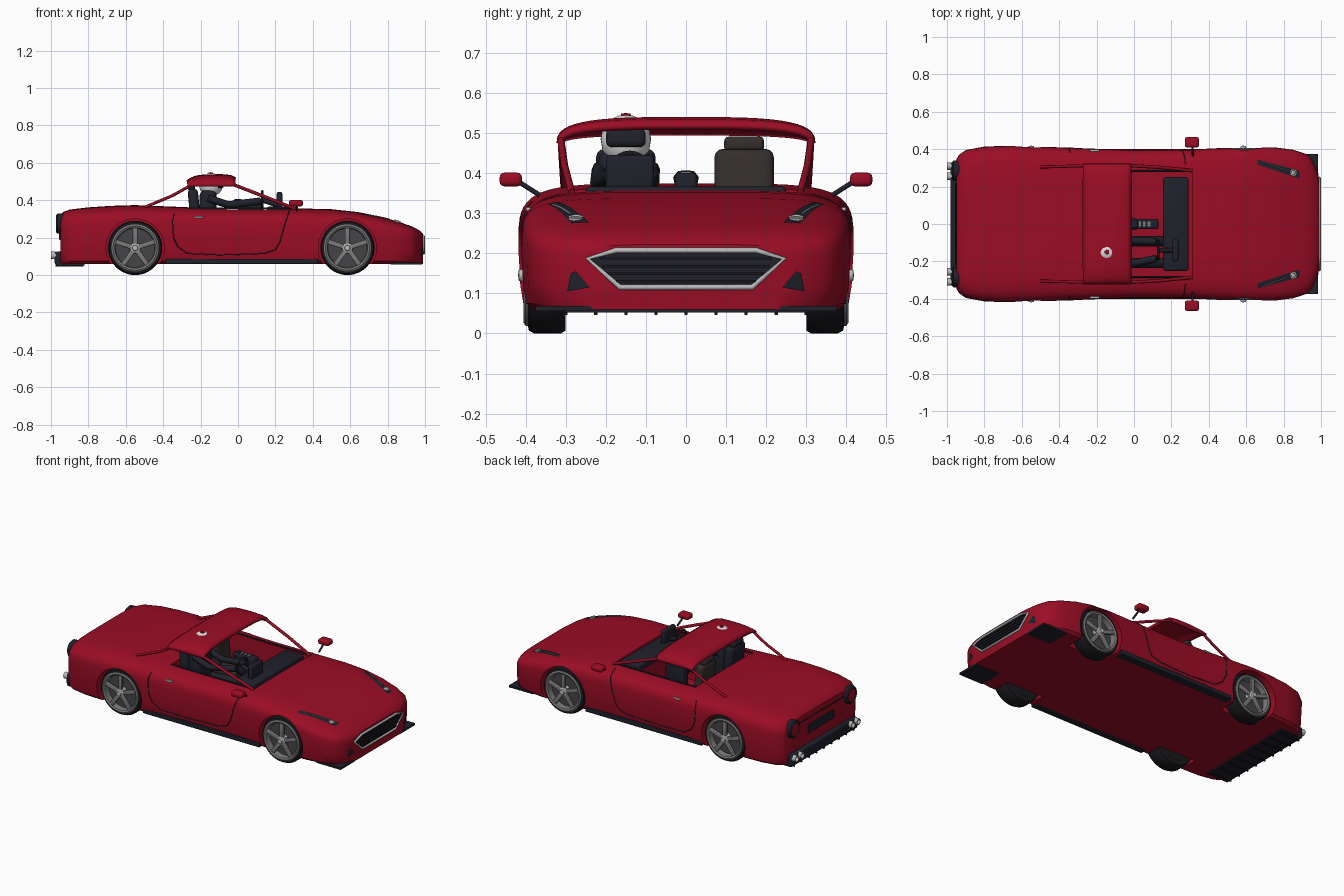
import bpy, bmesh, math
from mathutils import Vector, Matrix
from mathutils.bvhtree import BVHTree

cube = bpy.data.objects.get("Cube")
if cube:
    bpy.data.objects.remove(cube)


def material(name, r, g, b):
    m = bpy.data.materials.new(name)
    m.use_nodes = True
    m.diffuse_color = (r, g, b, 1)
    bsdf = next(n for n in m.node_tree.nodes if n.type == 'BSDF_PRINCIPLED')
    bsdf.inputs["Base Color"].default_value = (r, g, b, 1)
    return m


RED = material("red paint", .33, .004, .018)
DARK = material("dark trim", .014, .015, .024)
TYRE = material("tyre rubber", .01, .01, .013)
DISC = material("dark metal", .06, .06, .063)
RIM = material("rim grey", .2, .2, .2)
SILVER = material("silver", .5, .5, .5)
WHITE = material("white", .75, .75, .75)
BROWN = material("brown leather", .035, .027, .024)


def finish(name, bm, mat, angle=35):
    bmesh.ops.recalc_face_normals(bm, faces=bm.faces)
    me = bpy.data.meshes.new(name)
    bm.to_mesh(me)
    bm.free()
    ob = bpy.data.objects.new(name, me)
    bpy.context.collection.objects.link(ob)
    me.materials.append(mat)
    smooth(ob, angle)
    return ob


def smooth(ob, angle=35):
    bpy.ops.object.select_all(action='DESELECT')
    ob.select_set(True)
    bpy.context.view_layer.objects.active = ob
    bpy.ops.object.shade_smooth_by_angle(angle=math.radians(angle))


def box(name, centre, size, mat, bevel=0, tilt=0):
    bm = bmesh.new()
    bmesh.ops.create_cube(bm, size=1)
    bmesh.ops.scale(bm, vec=size, verts=bm.verts)
    if bevel:
        bmesh.ops.bevel(bm, geom=bm.edges[:], offset=bevel, segments=3, profile=.5, affect='EDGES')
    bmesh.ops.rotate(bm, matrix=Matrix.Rotation(tilt, 3, 'Y'), verts=bm.verts)
    bmesh.ops.translate(bm, vec=centre, verts=bm.verts)
    return finish(name, bm, mat)


def lathe(name, profile, centre, axis, mat, steps=40):
    """Revolve (radius, offset) pairs about an axis through centre."""
    bm = bmesh.new()
    turn = Vector(axis).to_track_quat('Z', 'Y')
    vs = [bm.verts.new(turn @ Vector((r, 0, h)) + Vector(centre)) for r, h in profile]
    es = [bm.edges.new(p) for p in zip(vs, vs[1:])]
    bmesh.ops.spin(bm, geom=vs + es, cent=centre, axis=axis, angle=math.tau, steps=steps)
    bmesh.ops.remove_doubles(bm, verts=bm.verts, dist=1e-5)
    return finish(name, bm, mat)


def tube(name, pts, radius, mat, closed=False):
    cu = bpy.data.curves.new(name, 'CURVE')
    cu.dimensions = '3D'
    cu.bevel_depth = radius
    cu.bevel_resolution = 2
    cu.use_fill_caps = True
    sp = cu.splines.new('POLY')
    sp.points.add(len(pts) - 1)
    for p, co in zip(sp.points, pts):
        p.co = (*co, 1)
    sp.use_cyclic_u = closed
    cu.materials.append(mat)
    ob = bpy.data.objects.new(name, cu)
    bpy.context.collection.objects.link(ob)
    return ob


# Body shell: lofted sections given as (x, half width, top height, waist height)
STATIONS = [(-.95, .345, .32, .2), (-.935, .37, .338, .2), (-.9, .395, .35, .2), (-.8, .414, .362, .2),
            (-.68, .418, .37, .2), (-.55, .416, .374, .2), (-.4, .41, .368, .2), (-.2, .402, .36, .2),
            (0, .396, .357, .2), (.3, .398, .357, .2), (.5, .408, .352, .2), (.64, .412, .337, .2),
            (.75, .41, .315, .19), (.85, .397, .287, .18), (.92, .375, .264, .17), (.95, .345, .25, .16),
            (.975, .295, .235, .15), (.988, .25, .222, .15)]
bm = bmesh.new()
rings = []
for x, w, top, waist in STATIONS:
    half = [(w - .03, .06), (w - .012, .075), (w - .004, .12)]
    for i in range(17):
        a = i / 16 * math.pi / 2
        half.append((w * max(math.cos(a), 0) ** .4, waist + (top - waist) * math.sin(a) ** .4))
    loop = half + [(-y, z) for y, z in reversed(half[:-1])]
    rings.append([bm.verts.new((x, y, z)) for y, z in loop])
n = len(rings[0])
for a, b in zip(rings, rings[1:]):
    for i in range(n):
        bm.faces.new((a[i], a[(i + 1) % n], b[(i + 1) % n], b[i]))
bm.faces.new(rings[0])
bm.faces.new(rings[-1])
bmesh.ops.recalc_face_normals(bm, faces=bm.faces)
skin = BVHTree.FromBMesh(bm)
body = finish("body_shell", bm, RED)

# Cockpit and wheel wells are cut out of the shell
WHEEL_X = (-.55, .585)
cutters = [box("cockpit_cutter", (.02, 0, .34), (.58, .56, .53), RED)]
for x in WHEEL_X:
    for s in (-1, 1):
        cutters.append(lathe("well_cutter", [(0, .27), (.155, .27), (.155, .5), (0, .5)],
                             (x, 0, .145), (0, s, 0), RED, 48))
for c in cutters:
    mod = body.modifiers.new("cut", 'BOOLEAN')
    mod.operation = 'DIFFERENCE'
    mod.solver = 'EXACT'
    mod.object = c
    bpy.context.view_layer.objects.active = body
    bpy.ops.object.modifier_apply(modifier=mod.name)
    bpy.data.objects.remove(c)
smooth(body)


def on_skin(p, d, lift):
    hit = skin.ray_cast(Vector(p), Vector(d))[0]
    return (hit if hit else Vector(p) + Vector(d) * 1.5) - Vector(d) * lift


def decal(name, corners, start, d, mat, lift=.004):
    """Thin plate draped on the shell; start maps a 2D point to a ray origin."""
    bm = bmesh.new()
    a, b, c, e = [Vector(p) for p in corners]
    grid = [[bm.verts.new(on_skin(start(a.lerp(e, u / 12).lerp(b.lerp(c, u / 12), v / 4)), d, lift))
             for v in range(5)] for u in range(13)]
    for p, q in zip(grid, grid[1:]):
        for i in range(4):
            bm.faces.new((p[i], p[i + 1], q[i + 1], q[i]))
    return finish(name, bm, mat)


# Wheels
for x in WHEEL_X:
    for s in (-1, 1):
        hub, ax = (x, 0, .145), (0, s, 0)
        lathe("tyre", [(.115, .3), (.138, .3), (.145, .312), (.145, .378), (.138, .392), (.118, .396)], hub, ax, TYRE, 48)
        lathe("rim", [(.105, .3), (.126, .392), (.126, .4), (.118, .405), (.108, .4), (.104, .36)], hub, ax, RIM, 48)
        lathe("brake_disc", [(0, .365), (.108, .365), (.108, .35), (0, .35)], hub, ax, DISC)
        lathe("inner_face", [(0, .302), (.118, .302)], hub, ax, TYRE)
        lathe("hub_cap", [(.03, .37), (.028, .4), (.016, .405), (.014, .417), (0, .419)], hub, ax, SILVER, 20)
        for k in range(5):
            spoke = box("spoke", (0, 0, .062), (.026, .016, .094), RIM, .004)
            spoke.matrix_world = Matrix.Translation((x, s * .394, .145)) @ Matrix.Rotation(k * math.tau / 5, 4, 'Y')

# Roof panel, an arch with a rounded back edge
bm = bmesh.new()
rows = []
for x, crown in [(-.27, .5), (-.25, .514), (-.22, .525), (-.16, .532), (-.09, .532), (-.04, .527), (-.015, .515)]:
    row = []
    for i in range(25):
        a = math.pi * i / 24
        c = math.cos(a)
        row.append(bm.verts.new((x, .315 * math.copysign(abs(c) ** .6, c), .474 + (crown - .474) * math.sin(a) ** .7)))
    rows.append(row)
for p, q in zip(rows, rows[1:]):
    for i in range(24):
        bm.faces.new((p[i], p[i + 1], q[i + 1], q[i]))
roof = finish("roof_panel", bm, RED)
solid = roof.modifiers.new("thickness", 'SOLIDIFY')
solid.thickness = .016
solid.offset = 0

DOOR = [(.275, .345), (.25, .27), (.225, .18), (.2, .135), (.14, .115), (-.1, .108), (-.27, .115),
        (-.32, .15), (-.345, .2), (-.35, .29), (-.34, .335)]
for s in (-1, 1):
    # Pillars
    tube("windscreen_pillar", [(-.02, s * .312, .482), (.14, s * .303, .42), (.31, s * .285, .352)], .009, RED)
    tube("rear_pillar", [(-.255, s * .312, .478), (-.35, s * .309, .425), (-.5, s * .305, .362)], .008, RED)
    tube("cockpit_seal", [(-.27, s * .283, .357), (.3, s * .283, .357)], .005, DARK)
    # Door seam, handle and sill
    seam = []
    for (x0, z0), (x1, z1) in zip(DOOR, DOOR[1:]):
        for t in range(6):
            seam.append(on_skin((x0 + (x1 - x0) * t / 6, s * 2, z0 + (z1 - z0) * t / 6), (0, -s, 0), 0))
    tube("door_seam", seam, .0028, DARK)
    grip = on_skin((-.21, s * 2, .31), (0, -s, 0), .004)
    box("door_handle", grip, (.05, .012, .01), SILVER, .003)
    box("side_sill", (.02, s * .375, .073), (.82, .05, .028), DARK, .004)
    # Wing mirror
    box("wing_mirror", (.31, s * .437, .384), (.075, .056, .034), RED, .012)
    tube("mirror_arm", [(.315, s * .365, .345), (.312, s * .42, .38)], .006, DARK)
    # Headlight with round lens
    down = (0, 0, -1)
    decal("headlight", [(.66, s * .345), (.66, s * .318), (.885, s * .243), (.885, s * .285)],
          lambda p: (p.x, p.y, 2), down, DARK)
    lens = on_skin((.85, s * .275, 2), down, 0)
    lathe("headlight_lens", [(.018, 0), (.018, .009), (.013, .01), (.011, .006), (0, .009)], lens, (.3, 0, 1), SILVER, 20)
    tube("light_strip", [on_skin((.69 + .015 * k, s * (.332 - .0055 * k), 2), down, .005) for k in range(9)], .003, RIM)
    # Front intake and splitter
    decal("front_intake", [(s * .24, .115), (s * .275, .155), (s * .287, .15), (s * .296, .105)],
          lambda p: (2.2, p.x, p.y), (-1, 0, 0), DARK)
    box("front_splitter", (.9, s * .3, .062), (.17, .15, .012), DARK)
    # Round tail light and twin exhausts
    lathe("tail_light_ring", [(.054, -.01), (.054, .02), (.045, .028), (.04, .02)], (-.945, s * .285, .275), (-1, 0, 0), DARK)
    lathe("tail_light", [(.042, .01), (.04, .022), (0, .026)], (-.945, s * .285, .275), (-1, 0, 0), RED)
    for y in (.255, .31):
        lathe("exhaust", [(.015, 0), (.02, .05), (.02, .07), (.015, .07), (.014, .04), (0, .04)],
              (-.93, s * y, .105), (-1, 0, 0), SILVER, 20)

# Front grille
HEX = [(-.245, .187), (-.175, .207), (.175, .207), (.245, .187), (.165, .115), (-.165, .115)]
bm = bmesh.new()
bm.faces.new([bm.verts.new((.99, y, z)) for y, z in HEX])
finish("grille_backing", bm, DARK)
tube("grille_frame", [(.992, y, z) for y, z in HEX], .007, SILVER, True)
for k, w in enumerate((.35, .39, .42, .43)):
    box("grille_slat", (.991, 0, .13 + .019 * k), (.008, w, .006), TYRE)

# Rear bumper, diffuser fins and number recess
box("rear_bumper", (-.955, 0, .09), (.05, .66, .07), DARK, .01)
box("diffuser", (-.895, 0, .058), (.15, .66, .012), DARK)
for k in range(9):
    box("diffuser_fin", (-.9, -.3 + .075 * k, .054), (.15, .008, .016), TYRE)
box("number_recess", (-.95, 0, .215), (.012, .26, .055), DARK, .003)
tube("boot_seam", [(-.953, -.22, .285), (-.953, .22, .285)], .003, DARK)

# Dashboard, instruments and console
box("dashboard", (.223, 0, .345), (.135, .5, .042), DARK, .01)
box("instrument_pod", (.222, -.14, .4), (.03, .12, .09), DARK, .01)
box("centre_console", (.065, 0, .25), (.13, .055, .3), DARK, .01)
for k in range(3):
    box("console_button", (.03 + .025 * k, 0, .401), (.014, .025, .005), RIM)
lathe("gear_knob", [(0, -.02), (.028, -.015), (.032, .005), (.02, .02), (0, .022)], (.0, 0, .385), (0, 0, 1), DARK, 20)
wheel = [(.13, -.14 + .05 * math.cos(a), .4 + .05 * math.sin(a)) for a in [k * math.tau / 24 for k in range(24)]]
tube("steering_wheel", wheel, .006, TYRE, True)
tube("steering_column", [(.13, -.14, .4), (.22, -.14, .37)], .012, DARK)

# Seats
for y, mat in ((-.15, DARK), (.145, BROWN)):
    box("seat_cushion", (-.12, y, .2), (.22, .16, .07), mat, .02)
    box("seat_back", (-.23, y, .33), (.055, .148, .26), mat, .02, -.1)
    box("headrest", (-.25, y, .472), (.04, .1, .038), mat, .012)

# Driver
box("driver_torso", (-.16, -.15, .345), (.09, .14, .22), DARK, .03)
for y in (-.215, -.085):
    tube("driver_arm", [(-.16, y, .41), (-.05, y * 1.02, .375), (.12, -.14 + (y + .15) * .7, .395)], .02, DARK)
    tube("driver_leg", [(-.15, y * .9 - .015, .25), (.05, y * .9 - .015, .26), (.2, y * .9 - .015, .12)], .028, DARK)
lathe("helmet", [(0, -.058), (.04, -.052), (.058, -.03), (.063, 0), (.058, .028), (.04, .048), (.018, .058), (0, .06)],
      (-.145, -.15, .485), (0, 0, 1), WHITE, 32)
box("helmet_visor", (-.1, -.15, .488), (.05, .098, .046), DARK, .012)
lathe("helmet_button", [(.014, -.01), (.012, .006), (0, .008)], (-.145, -.15, .542), (0, 0, 1), RED, 16)
